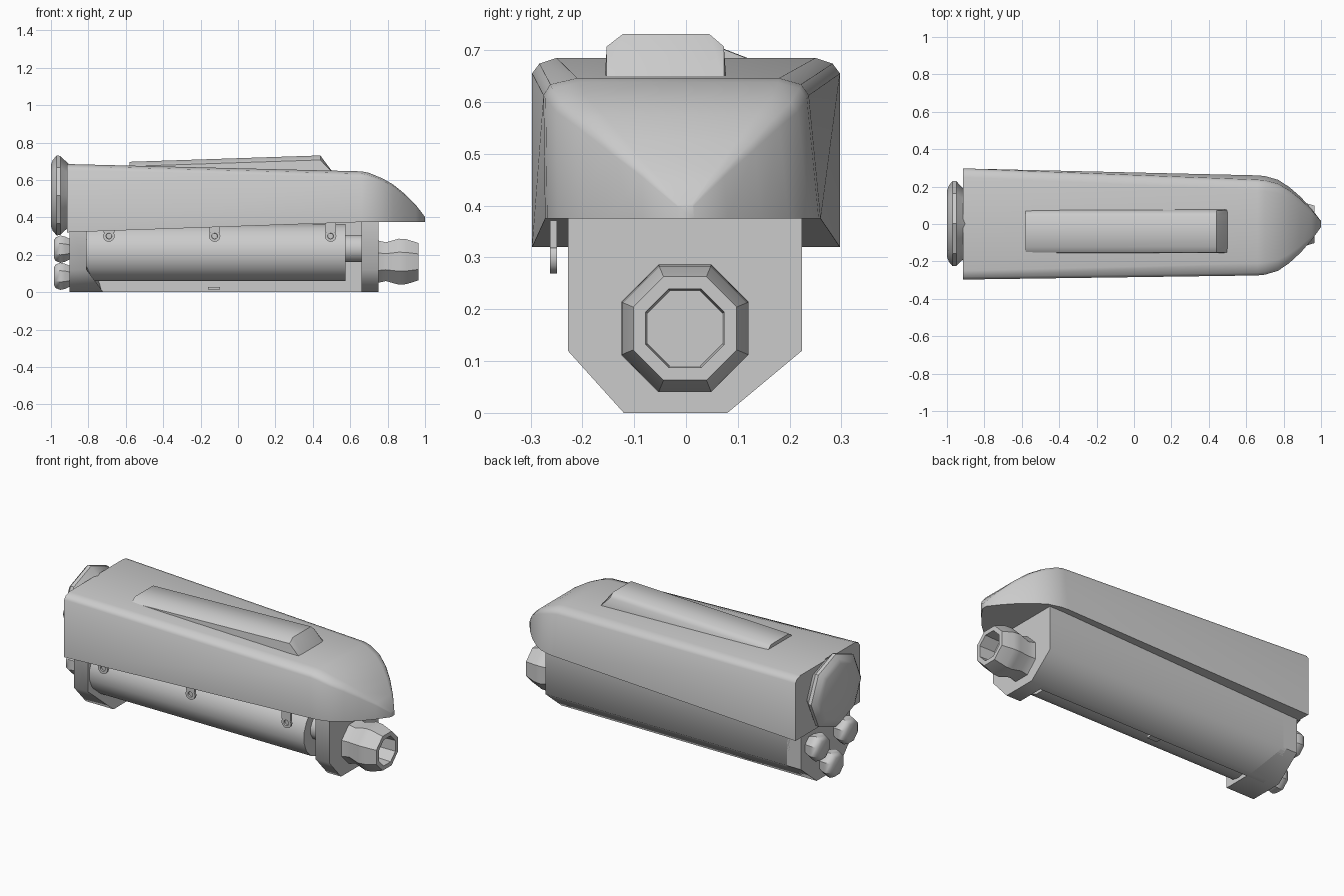
import bpy, bmesh, math
from math import cos, sin, pi

if "Cube" in bpy.data.objects:
    bpy.data.objects.remove(bpy.data.objects["Cube"])


def loft(name, rings, angle=50):
    """Skin a list of equal-length point rings, cap both ends, smooth by angle."""
    bm = bmesh.new()
    vr = [[bm.verts.new(p) for p in ring] for ring in rings]
    n = len(vr[0])
    for a, b in zip(vr, vr[1:]):
        for i in range(n):
            j = (i + 1) % n
            bm.faces.new((a[i], a[j], b[j], b[i]))
    bm.faces.new(vr[0])
    bm.faces.new(vr[-1])
    bmesh.ops.recalc_face_normals(bm, faces=bm.faces)
    me = bpy.data.meshes.new(name)
    bm.to_mesh(me)
    bm.free()
    ob = bpy.data.objects.new(name, me)
    bpy.context.collection.objects.link(ob)
    bpy.ops.object.select_all(action='DESELECT')
    ob.select_set(True)
    bpy.context.view_layer.objects.active = ob
    bpy.ops.object.shade_smooth_by_angle(angle=math.radians(angle))
    return ob


def turned(name, profile, cy, cz, n=8, phase=0.0, sy=1.0):
    """Turned part along x; profile is (x, radius) pairs."""
    return loft(name, [[(x, cy + sy * r * cos(phase + 2 * pi * i / n),
                         cz + r * sin(phase + 2 * pi * i / n)) for i in range(n)]
                       for x, r in profile], 40)


def extrude_x(name, section, x0, x1, angle=55):
    return loft(name, [[(x, y, z) for y, z in section] for x in (x0, x1)], angle)


def box(name, x0, x1, y0, y1, z0, z1):
    return extrude_x(name, [(y0, z0), (y1, z0), (y1, z1), (y0, z1)], x0, x1)


# Upper shell: chamfered section tapering forward, nose scaled down to a point
rear = [(-.297, .32), (-.297, .655), (-.283, .674), (-.25, .685),
        (.25, .685), (.283, .674), (.297, .655), (.297, .32)]
fore = [(-.272, .375), (-.275, .613), (-.262, .634), (-.21, .646),
        (.18, .646), (.222, .634), (.237, .613), (.26, .375)]
rings = [[(-.915, y, z) for y, z in rear]]
for x, sy, sz in [(.66, 1, 1), (.70, .985, .97), (.77, .91, .865), (.83, .76, .74),
                  (.89, .56, .56), (.95, .31, .34), (1.0, .06, .10)]:
    rings.append([(x, y * sy, .375 + (z - .375) * sz) for y, z in fore])
loft("upper_shell", rings, 50)

# Raised top ridge with a sloped front end
ridge = []
for x, top in [(-.58, .697), (.44, .731)]:
    ridge.append([(x, -.157, .64), (x, -.153, top - .024), (x, -.122, top),
                  (x, .045, top), (x, .073, top - .024), (x, .078, .64)])
ridge.append([(.505, -.157, .64), (.504, -.153, .642), (.50, -.122, .65),
              (.50, .045, .65), (.504, .073, .642), (.505, .078, .64)])
loft("top_ridge", ridge, 45)

# Lower frame: front plate, rear plate with wedge foot, solid back half
plate = [(-.228, .38), (-.228, .12), (-.12, 0), (.08, 0), (.224, .12), (.224, .38)]
extrude_x("front_plate", plate, .66, .75)
loft("rear_plate", [[(-.90, y, z) for y, z in plate],
                    [(-.72 if z == 0 else -.81, y, z) for y, z in plate]])
extrude_x("back_body", [(.04, .38), (.04, 0), (.08, 0), (.224, .12), (.224, .38)], -.83, .67)

# Barrel lying in the open front side, and its narrow neck
turned("side_barrel", [(-.82, .155), (.575, .155)], -.06, .213, 16, pi / 16)
turned("barrel_neck", [(.57, .074), (.665, .074)], -.08, .233, 12, pi / 12)
box("bottom_clip", -.16, -.095, -.01, .05, .014, .028)

# Hanging lugs with round holes
for k, x in enumerate((-.69, -.125, .495)):
    box(f"lug_strap_{k + 1}", x - .029, x + .029, -.262, -.249, .318, .385)
    prof = [(-.249, .016), (-.249, .031), (-.262, .031), (-.262, .016), (-.252, .015)]
    loft(f"lug_ring_{k + 1}", [[(x + r * cos(2 * pi * i / 12), y, .30 + r * sin(2 * pi * i / 12))
                                for i in range(12)] for y, r in prof], 40)

# Front nozzle with recessed mouth
turned("front_nozzle", [(.74, .125), (.79, .112), (.86, .133), (.90, .130), (.965, .108),
                        (.965, .082), (.87, .078)], -.002, .163, 8, pi / 8)

# Rear thrusters: one large disc and three small ones
turned("main_thruster", [(-.90, .165), (-.925, .187), (-.95, .212), (-.97, .213), (-.99, .19),
                         (-1.0, .165)], .002, .517, 8, 0, 1.07)
for k, (y, z) in enumerate([(-.13, .23), (.13, .23), (0, .085)]):
    turned(f"small_thruster_{k + 1}", [(-.89, .055), (-.925, .073), (-.95, .079),
                                       (-.975, .068), (-.985, .05)], y, z, 8, pi / 8)
